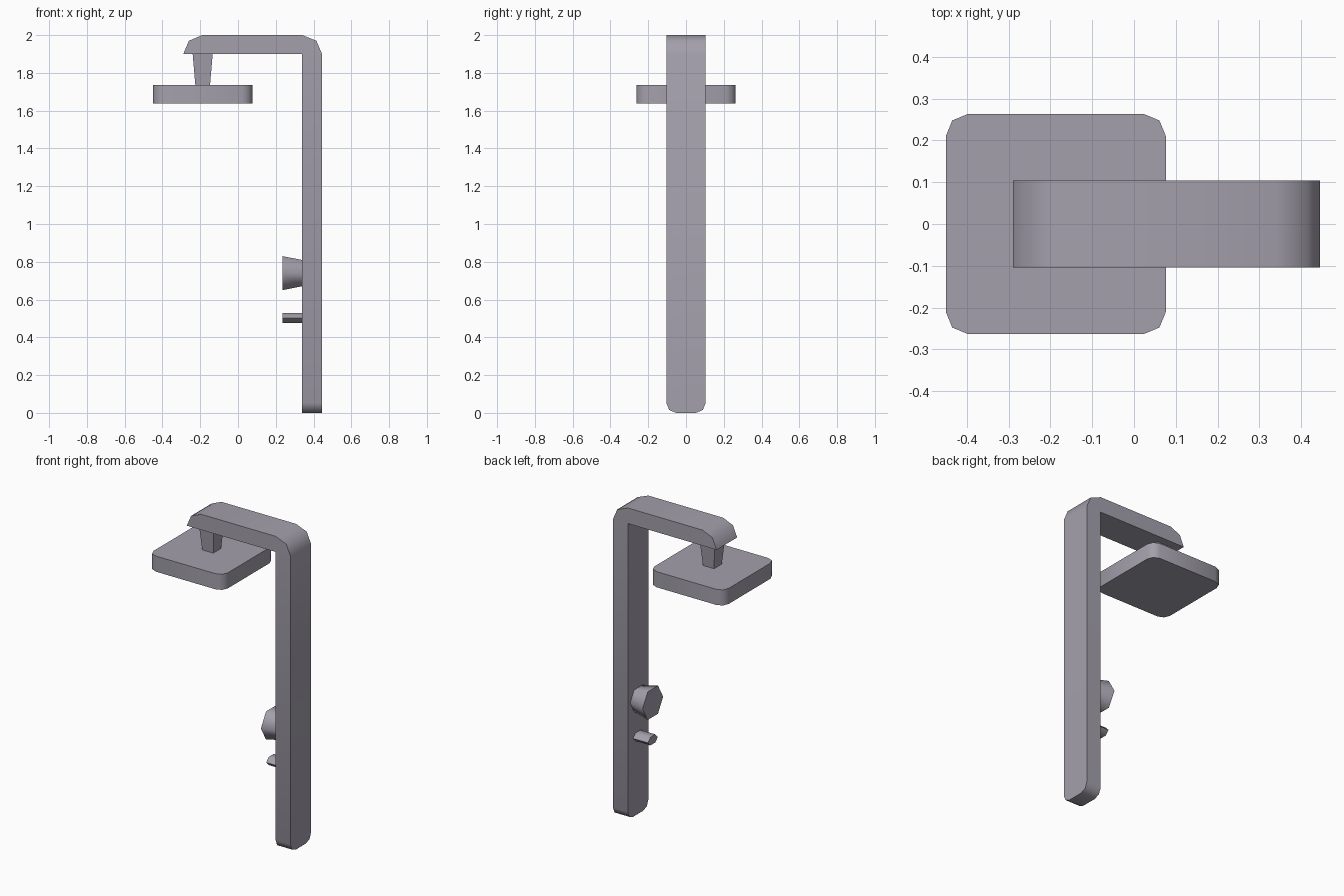
import bpy
import bmesh
from math import radians, cos, sin, pi

if "Cube" in bpy.data.objects:
    bpy.data.objects.remove(bpy.data.objects["Cube"], do_unlink=True)

COLOUR = (0.37, 0.35, 0.41, 1.0)
metal = bpy.data.materials.new("grey_metal")
metal.use_nodes = True
metal.diffuse_color = COLOUR
metal.node_tree.nodes["Principled BSDF"].inputs["Base Color"].default_value = COLOUR


def finish(name, bm):
    """Turn a bmesh into a smooth-shaded object with sharp corners."""
    bmesh.ops.recalc_face_normals(bm, faces=bm.faces)
    mesh = bpy.data.meshes.new(name)
    bm.to_mesh(mesh)
    bm.free()
    mesh.materials.append(metal)
    obj = bpy.data.objects.new(name, mesh)
    bpy.context.collection.objects.link(obj)
    bpy.ops.object.select_all(action="DESELECT")
    obj.select_set(True)
    bpy.context.view_layer.objects.active = obj
    bpy.ops.object.shade_smooth_by_angle(angle=radians(62))
    return obj


def loft(name, start, end):
    """Solid between two matching outlines."""
    bm = bmesh.new()
    a = [bm.verts.new(p) for p in start]
    b = [bm.verts.new(p) for p in end]
    bm.faces.new(a)
    bm.faces.new(b)
    for i in range(len(a)):
        j = (i + 1) % len(a)
        bm.faces.new((a[i], a[j], b[j], b[i]))
    return bm


def round_edges(bm, rule, size):
    edges = [e for e in bm.edges if rule(*(v.co for v in e.verts))]
    bmesh.ops.bevel(bm, geom=edges, offset=size, segments=2, profile=0.5,
                    affect="EDGES")


def rectangle(x, hx, hy, z):
    return [(x + sx * hx, sy * hy, z)
            for sx, sy in ((-1, -1), (1, -1), (1, 1), (-1, 1))]


def hexagon(x, z, ry, rz):
    return [(x, ry * cos(i * pi / 3), z + rz * sin(i * pi / 3)) for i in range(6)]


# Column with overhead arm, lower end rounded
profile = [(0.34, 0), (0.445, 0), (0.445, 1.9), (0.415, 1.97), (0.34, 2),
           (-0.19, 2), (-0.26, 1.97), (-0.29, 1.9), (0.34, 1.9)]
half = 0.104
bm = loft("column", [(x, -half, z) for x, z in profile],
          [(x, half, z) for x, z in profile])
round_edges(bm, lambda p, q: p.z + q.z < 0.01 and abs(p.x - q.x) > 0.05, 0.052)
finish("column_and_arm", bm)

# Shower head plate with rounded corners
bm = loft("head", rectangle(-0.187, 0.263, 0.263, 1.637),
          rectangle(-0.187, 0.263, 0.263, 1.737))
round_edges(bm, lambda p, q: abs(p.z - q.z) > 0.05, 0.052)
finish("shower_head", bm)

# Tapered stem between arm and head
finish("head_stem", loft("stem", rectangle(-0.187, 0.039, 0.039, 1.737),
                         rectangle(-0.187, 0.053, 0.053, 1.9)))

# Flared control knob and small spout
for name, z, outer, inner in (("control_knob", 0.74, (0.104, 0.104), (0.08, 0.08)),
                              ("small_spout", 0.502, (0.05, 0.03), (0.05, 0.03))):
    finish(name, loft(name, hexagon(0.235, z, *outer), hexagon(0.34, z, *inner)))
